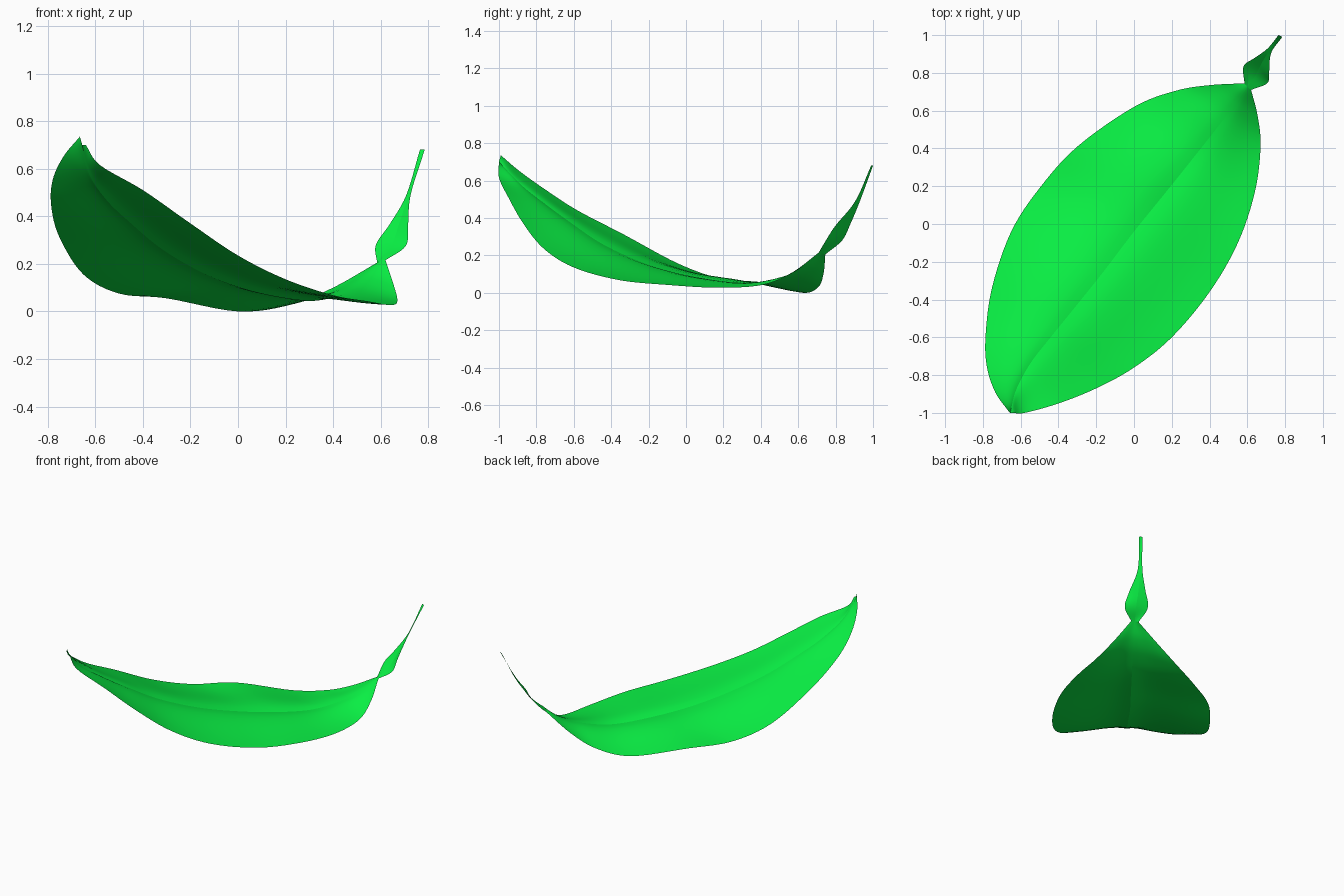
import bpy, bmesh, math
from mathutils import Vector

# Cross stations: left edge, midrib, right edge (tip -> neck)
BLADE = [
    ((-0.665, -0.99, 0.735), (-0.655, -1.0, 0.70), (-0.64, -1.0, 0.70)),
    ((-0.735, -0.89, 0.65), (-0.625, -0.88, 0.575), (-0.58, -1.0, 0.615)),
    ((-0.78, -0.75, 0.55), (-0.55, -0.74, 0.465), (-0.40, -0.95, 0.51)),
    ((-0.785, -0.58, 0.44), (-0.45, -0.61, 0.37), (-0.20, -0.87, 0.37)),
    ((-0.75, -0.33, 0.31), (-0.32, -0.45, 0.262), (0.0, -0.76, 0.235)),
    ((-0.65, -0.04, 0.155), (-0.16, -0.25, 0.168), (0.20, -0.60, 0.135)),
    ((-0.50, 0.19, 0.075), (0.0, -0.04, 0.102), (0.40, -0.36, 0.068)),
    ((-0.30, 0.41, 0.055), (0.17, 0.17, 0.06), (0.55, -0.10, 0.042)),
    ((0.0, 0.62, 0.0), (0.33, 0.37, 0.045), (0.64, 0.17, 0.027)),
    ((0.22, 0.705, 0.028), (0.46, 0.535, 0.085), (0.67, 0.41, 0.042)),
    ((0.40, 0.735, 0.10), (0.54, 0.64, 0.138), (0.655, 0.57, 0.11)),
    ((0.585, 0.745, 0.205), (0.60, 0.725, 0.215), (0.62, 0.71, 0.215)),
]

# Small winged stalk (neck -> end)
STALK = [
    ((0.585, 0.745, 0.205), (0.60, 0.725, 0.215), (0.62, 0.71, 0.215)),
    ((0.58, 0.835, 0.28), (0.645, 0.79, 0.275), (0.705, 0.745, 0.275)),
    ((0.64, 0.88, 0.37), (0.675, 0.85, 0.36), (0.715, 0.80, 0.36)),
    ((0.708, 0.93, 0.49), (0.715, 0.915, 0.485), (0.726, 0.905, 0.49)),
    ((0.765, 1.0, 0.68), (0.775, 0.995, 0.68), (0.785, 0.99, 0.68)),
]

green = bpy.data.materials.new("leaf_green")
green.diffuse_color = (0.003, 0.9, 0.06, 1)


def spline(points, steps):
    """Catmull-Rom samples through the points."""
    p = [Vector(q) for q in points]
    p = [2 * p[0] - p[1]] + p + [2 * p[-1] - p[-2]]
    out = []
    for i in range(1, len(p) - 2):
        a, b, c, d = p[i - 1:i + 3]
        for k in range(steps):
            t = k / steps
            out.append(0.5 * (2 * b + (c - a) * t + (2 * a - 5 * b + 4 * c - d) * t**2
                              + (3 * b - a - 3 * c + d) * t**3))
    return out + [p[-2]]


def sheet(name, stations, arch, steps=6, cols=10):
    """Smooth two-winged sheet with a sharp midrib groove."""
    left, mid, right = (spline(c, steps) for c in zip(*stations))
    bm = bmesh.new()
    rows = []
    for l, m, r in zip(left, mid, right):
        row = []
        for j in range(-cols, cols + 1):
            t = abs(j) / cols
            edge = l if j < 0 else r
            p = m.lerp(edge, t)
            p.z += arch * (edge - m).length * t * (1 - t)**3
            row.append(bm.verts.new(p))
        rows.append(row)
    for a, b in zip(rows, rows[1:]):
        for j in range(2 * cols):
            bm.faces.new((a[j], a[j + 1], b[j + 1], b[j])).smooth = True
        bm.edges.get((a[cols], b[cols])).smooth = False
    mesh = bpy.data.meshes.new(name)
    bm.to_mesh(mesh)
    bm.free()
    mesh.materials.append(green)
    obj = bpy.data.objects.new(name, mesh)
    bpy.context.collection.objects.link(obj)
    return obj


# Leaf blade and stalk
sheet("leaf_blade", BLADE, 0.3)
sheet("leaf_stalk", STALK, 0.0, cols=4)
